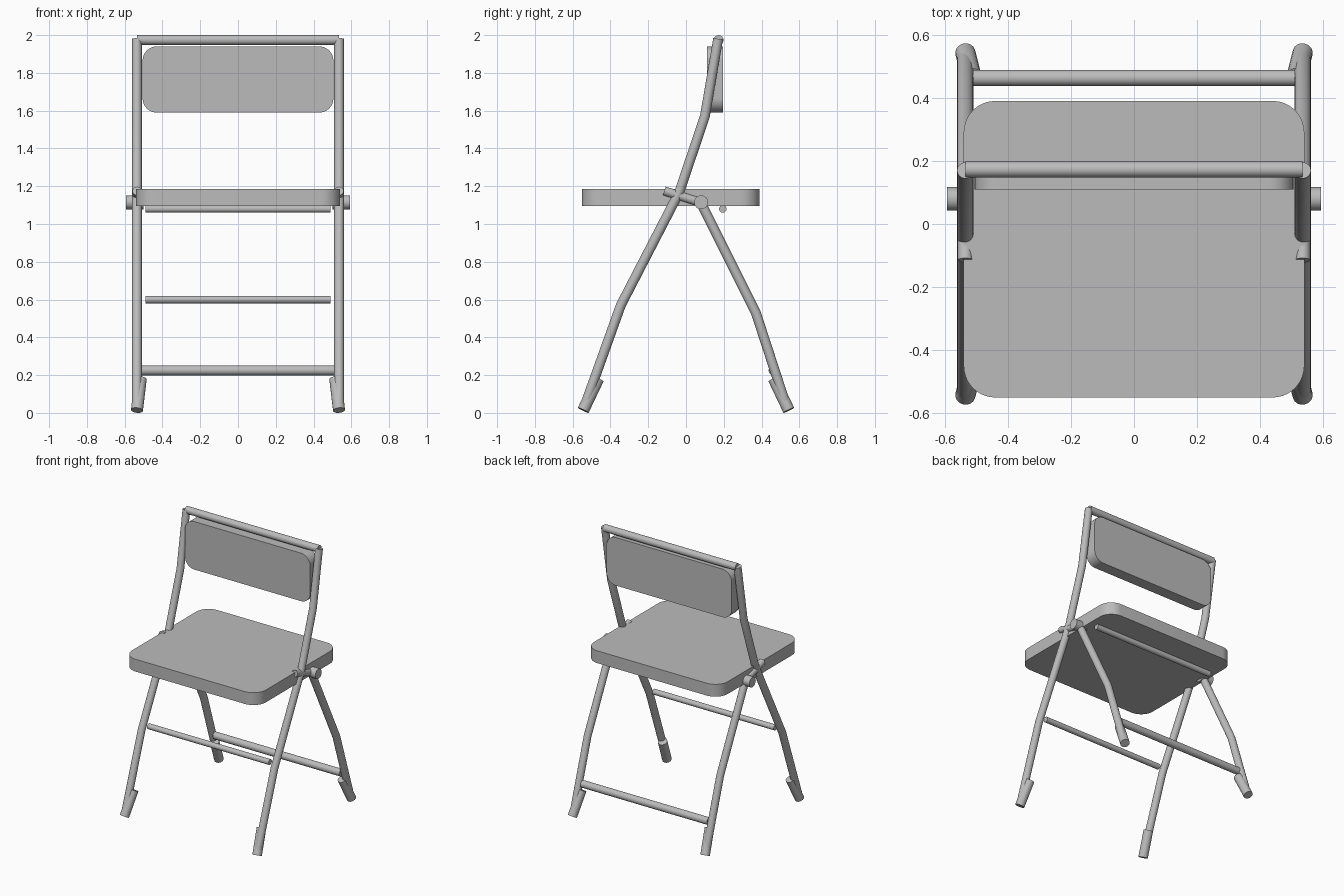
import bpy, bmesh, math
from mathutils import Vector

cube = bpy.data.objects.get("Cube")
if cube:
    bpy.data.objects.remove(cube, do_unlink=True)

GREY = (0.5, 0.5, 0.5, 1.0)
mat = bpy.data.materials.new("plain grey")
mat.use_nodes = True
mat.diffuse_color = GREY
mat.node_tree.nodes["Principled BSDF"].inputs["Base Color"].default_value = GREY


def finish(obj):
    """Assign the material and smooth the rounded faces."""
    obj.data.materials.clear()
    obj.data.materials.append(mat)
    bpy.ops.object.select_all(action='DESELECT')
    obj.select_set(True)
    bpy.context.view_layer.objects.active = obj
    if obj.type == 'CURVE':
        bpy.ops.object.convert(target='MESH')
        obj = bpy.context.view_layer.objects.active
    bpy.ops.object.shade_smooth_by_angle(angle=math.radians(35))
    return obj


def tube(name, points, radius):
    """Capped round tube through the given points."""
    curve = bpy.data.curves.new(name, 'CURVE')
    curve.dimensions = '3D'
    curve.bevel_depth = radius
    curve.bevel_resolution = 6
    curve.use_fill_caps = True
    spline = curve.splines.new('POLY')
    spline.points.add(len(points) - 1)
    for p, co in zip(spline.points, points):
        p.co = (*co, 1)
    obj = bpy.data.objects.new(name, curve)
    bpy.context.collection.objects.link(obj)
    return finish(obj)


def slab(name, low, high, axis, corner):
    """Box whose edges parallel to one axis are rounded."""
    low, high = Vector(low), Vector(high)
    size, mid = high - low, (low + high) / 2
    bm = bmesh.new()
    bmesh.ops.create_cube(bm, size=1)
    for v in bm.verts:
        v.co = Vector(a * b for a, b in zip(v.co, size)) + mid
    edges = [e for e in bm.edges
             if abs((e.verts[0].co - e.verts[1].co)[axis]) > 1e-4]
    bmesh.ops.bevel(bm, geom=edges, offset=corner, segments=10,
                    profile=0.5, affect='EDGES')
    mesh = bpy.data.meshes.new(name)
    bm.to_mesh(mesh)
    bm.free()
    obj = bpy.data.objects.new(name, mesh)
    bpy.context.collection.objects.link(obj)
    return finish(obj)


def cross_bar(name, half, y, z, radius):
    tube(name, [(-half, y, z), (half, y, z)], radius)


# Seat and backrest panels
slab("seat", (-0.54, -0.55, 1.095), (0.54, 0.39, 1.185), 2, 0.1)
slab("backrest", (-0.505, 0.11, 1.59), (0.505, 0.195, 1.94), 1, 0.075)

# Side frames, one per side
LEG_X = 0.535
front_path = [(-0.535, 0.04), (-0.345, 0.57), (-0.035, 1.17), (0.1, 1.57), (0.17, 1.98)]
rear_path = [(0.08, 1.11), (0.37, 0.53), (0.53, 0.04)]
for side, s in (("left", 1), ("right", -1)):
    x = s * LEG_X
    tube(f"front_leg_{side}", [(x, y, z) for y, z in front_path], 0.026)
    tube(f"rear_leg_{side}", [(x, y, z) for y, z in rear_path], 0.026)

    # Foot caps lean inward from the leg ends
    for end, d in (("front", -1), ("rear", 1)):
        tube(f"{end}_foot_{side}",
             [(x, d * 0.544, 0.014), (s * 0.515, d * 0.465, 0.18)], 0.032)

    # Hinge link and pivot
    tube(f"hinge_link_{side}", [(x, -0.115, 1.175), (x, 0.08, 1.113)], 0.024)
    tube(f"pivot_{side}", [(s * 0.5, 0.08, 1.115), (s * 0.593, 0.08, 1.115)], 0.037)

# Horizontal bars
cross_bar("top_bar", 0.535, 0.173, 1.974, 0.026)
cross_bar("front_cross_bar", 0.49, -0.33, 0.6, 0.02)
cross_bar("rear_cross_bar", 0.51, 0.463, 0.225, 0.026)
cross_bar("under_seat_bar", 0.49, 0.195, 1.08, 0.02)
